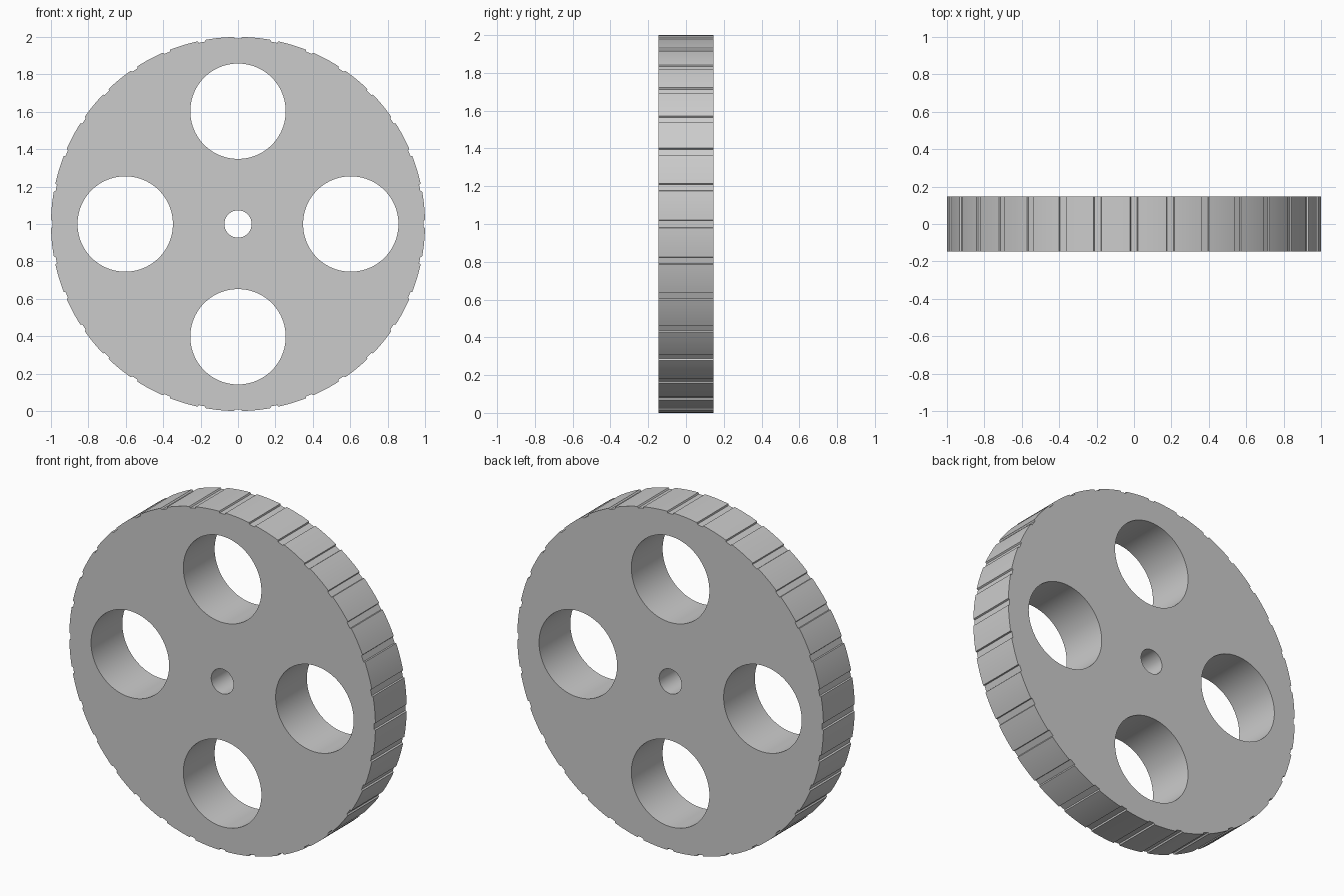
import bpy, bmesh
from math import sin, cos, pi, radians

if "Cube" in bpy.data.objects:
    bpy.data.objects.remove(bpy.data.objects["Cube"])

HALF = 0.146      # half thickness
R = 1.0           # rim radius
DEPTH = 0.009     # groove depth
N = 32            # grooves round the rim


def circle(cx, cy, r, n):
    return [(cx + r * cos(2 * pi * i / n), cy + r * sin(2 * pi * i / n)) for i in range(n)]


def rim_outline():
    pts = []
    step = 360 / N
    for i in range(N):
        a = i * step
        # groove floor, then the arc of the land up to the next groove
        prof = [(-1.2, R), (-1.0, R - DEPTH), (1.0, R - DEPTH)]
        prof += [(1.2 + (step - 2.4) * k / 6, R) for k in range(6)]
        pts += [(r * cos(radians(a + d)), r * sin(radians(a + d))) for d, r in prof]
    return pts


# Filled flat curve: outline plus axle hole and four lightening holes
curve = bpy.data.curves.new("wheel_disc", 'CURVE')
curve.dimensions = '2D'
curve.fill_mode = 'BOTH'
curve.extrude = HALF
loops = [rim_outline(), circle(0, 0, 0.073, 48)]
loops += [circle(0.603 * cos(k * pi / 2), 0.603 * sin(k * pi / 2), 0.255, 96) for k in range(4)]
for pts in loops:
    sp = curve.splines.new('POLY')
    sp.points.add(len(pts) - 1)
    for p, (x, y) in zip(sp.points, pts):
        p.co = (x, y, 0, 1)
    sp.use_cyclic_u = True

wheel = bpy.data.objects.new("wheel_disc", curve)
bpy.context.collection.objects.link(wheel)
bpy.context.view_layer.objects.active = wheel
wheel.select_set(True)
bpy.ops.object.convert(target='MESH')
wheel = bpy.context.object

# Weld the caps to the walls and stand the wheel upright on the ground
bm = bmesh.new()
bm.from_mesh(wheel.data)
bmesh.ops.remove_doubles(bm, verts=bm.verts, dist=1e-5)
bmesh.ops.recalc_face_normals(bm, faces=bm.faces)
for v in bm.verts:
    x, y, z = v.co
    v.co = (x, -z, y + R)
bm.to_mesh(wheel.data)
bm.free()
bpy.ops.object.shade_smooth_by_angle(angle=radians(25))
